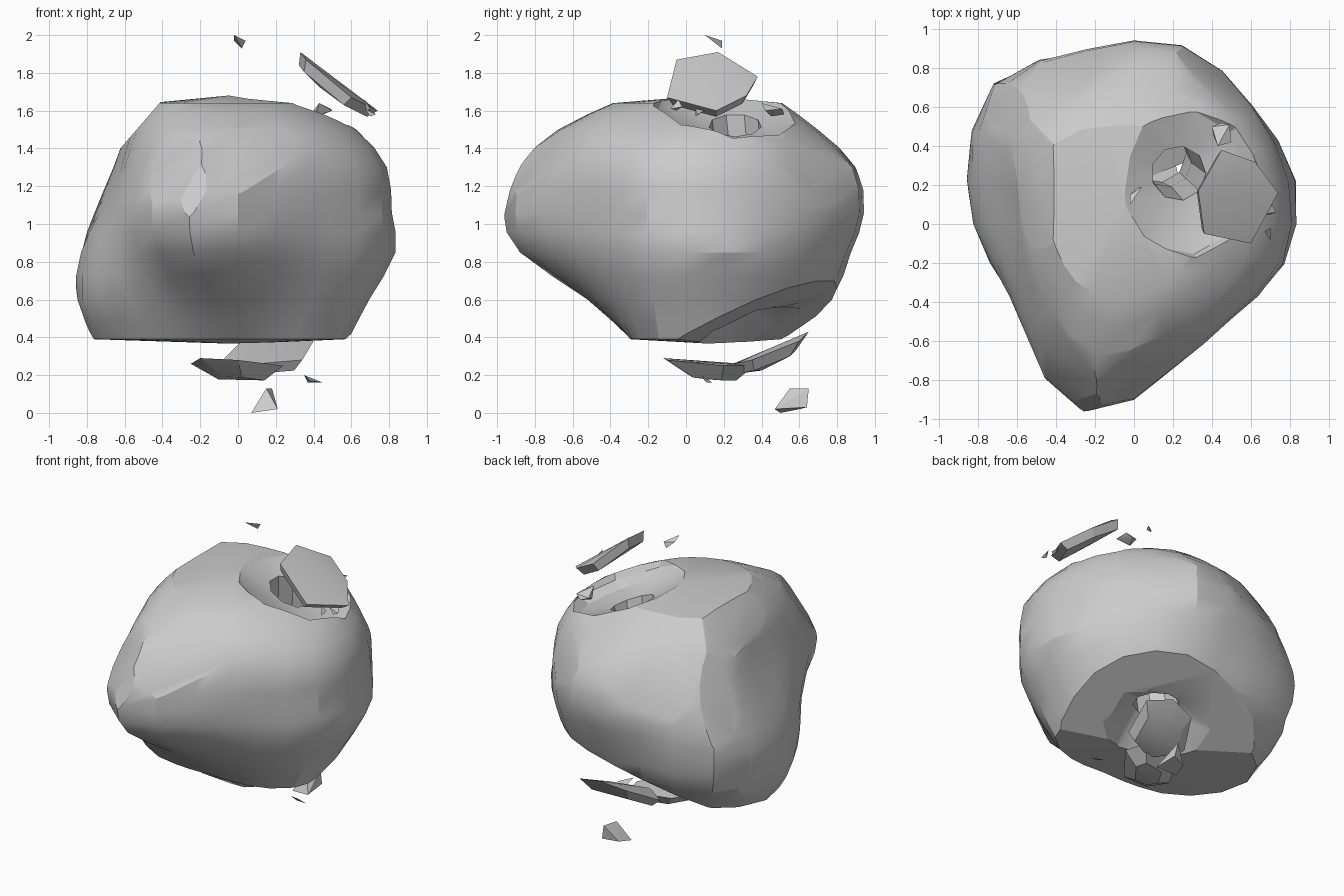
import bpy, bmesh, math
from mathutils import Vector

if "Cube" in bpy.data.objects:
    bpy.data.objects.remove(bpy.data.objects["Cube"])


def add_object(name, bm, angle=26):
    bmesh.ops.recalc_face_normals(bm, faces=bm.faces)
    me = bpy.data.meshes.new(name)
    bm.to_mesh(me)
    bm.free()
    ob = bpy.data.objects.new(name, me)
    bpy.context.collection.objects.link(ob)
    bpy.ops.object.select_all(action='DESELECT')
    ob.select_set(True)
    bpy.context.view_layer.objects.active = ob
    if angle:
        bpy.ops.object.shade_smooth_by_angle(angle=math.radians(angle))
    return ob


def skin(rings, bottom, top):
    bm = bmesh.new()
    rows = [[bm.verts.new(p) for p in r] for r in rings]
    n = len(rows[0])
    for a, b in zip(rows, rows[1:]):
        for i in range(n):
            j = (i + 1) % n
            bm.faces.new((a[i], a[j], b[j], b[i]))
    for row, tip in ((rows[0], bottom), (rows[-1], top)):
        t = bm.verts.new(tip)
        for i in range(n):
            bm.faces.new((row[i], row[(i + 1) % n], t))
    return bm


def hull(name, pts):
    bm = bmesh.new()
    for p in pts:
        bm.verts.new(p)
    res = bmesh.ops.convex_hull(bm, input=bm.verts[:])
    junk = {g for g in res['geom_interior'] if isinstance(g, bmesh.types.BMVert)}
    bmesh.ops.delete(bm, geom=list(junk), context='VERTS')
    return add_object(name, bm)


def slab(name, pts, offset, shrink=0.78):
    # Broken plate: an outline plus a smaller, offset copy
    pts = [Vector(p) for p in pts]
    c = sum(pts, Vector()) / len(pts)
    back = [c + (p - c) * shrink + Vector(offset) for p in pts]
    return hull(name, pts + back)


def midpoint(a, b, c, d):
    return (9 * (b + c) - a - d) / 16


def slice_off(bm, co, no):
    bmesh.ops.bisect_plane(bm, geom=bm.verts[:] + bm.edges[:] + bm.faces[:],
                           plane_co=co, plane_no=no, clear_outer=True)
    rim = [e for e in bm.edges if e.is_boundary]
    if rim:
        bmesh.ops.holes_fill(bm, edges=rim, sides=0)


# Rock body: height, then radius every 30 degrees (from 15)
sections = [
    (.39, .60, .60, .55, .56, .74, .79, .62, .40, .30, .30, .40, .55),
    (.60, .71, .75, .76, .80, .96, .89, .75, .60, .54, .51, .55, .67),
    (.85, .86, .84, .88, .88, 1.02, .86, .76, .74, .91, .72, .67, .79),
    (1.06, .83, .86, .95, .93, .98, .76, .70, .79, 1.0, .77, .69, .79),
    (1.30, .80, .83, .91, .88, .87, .65, .62, .71, .93, .74, .69, .77),
    (1.50, .65, .70, .70, .70, .74, .59, .55, .60, .70, .60, .58, .60),
    (1.64, .40, .46, .50, .52, .58, .48, .42, .42, .40, .36, .34, .34)]
# Refine the sections between heights and around each ring
fine = []
for i, s in enumerate(sections):
    fine.append(s)
    if i + 1 < len(sections):
        a, d = sections[max(i - 1, 0)], sections[min(i + 2, len(sections) - 1)]
        fine.append([midpoint(*q) for q in zip(a, s, sections[i + 1], d)])
rings = []
for z, *r in fine:
    ring = []
    for i in range(12):
        mid = midpoint(r[i - 1], r[i], r[(i + 1) % 12], r[(i + 2) % 12])
        for deg, rad in ((15 + 30 * i, r[i]), (30 + 30 * i, mid)):
            a = math.radians(deg)
            ring.append((rad * math.cos(a), rad * math.sin(a), z))
    rings.append(ring)
bm = skin(rings, (0, 0.15, 0.365), (-0.05, 0.1, 1.68))

# Broken underside, rising to the back right
slice_off(bm, (.45, -.05, .36), Vector((.23, .47, -1)).normalized())

# Flat chips: direction and depth
chips = [((.6, .7, .4), .045), ((.35, -.75, .55), .045), ((-.25, -.9, .35), .04),
         ((-.6, -.6, .5), .04), ((-.75, 0, .65), .04), ((-.3, .8, .5), .04),
         ((-.95, .2, -.3), .03), ((-.85, .35, .4), .03)]
for d, depth in chips:
    n = Vector(d).normalized()
    slice_off(bm, n * (max(v.co.dot(n) for v in bm.verts) - depth), n)
rock = add_object("rock_body", bm, 0)

# Tunnel shot through the rock, flaring into a crater at both ends
low, high = Vector((.10, .38, .40)), Vector((.24, .25, 1.62))
profile = [(-.10, .52), (.04, .40), (.13, .15), (.5, .125), (.92, .14),
           (.955, .34), (1.0, .41), (1.1, .46)]
rings = []
for t, r in profile:
    c = low.lerp(high, t)
    ring = []
    for i in range(9):
        a = math.tau * i / 9
        x, y = r * math.cos(a), r * math.sin(a)
        if t > .9:
            dz = -.42 * x
        else:
            dz = (.2 * x + .4 * y) if t < .1 else 0
        ring.append((c.x + x, c.y + y, c.z + dz))
    rings.append(ring)
cutter = add_object("tunnel_cutter",
                    skin(rings, low.lerp(high, -.12), low.lerp(high, 1.12)), 0)
cutter.hide_render = True
mod = rock.modifiers.new("tunnel", 'BOOLEAN')
mod.operation = 'DIFFERENCE'
mod.solver = 'EXACT'
mod.object = cutter
bpy.ops.object.select_all(action='DESELECT')
rock.select_set(True)
bpy.context.view_layer.objects.active = rock
bpy.ops.object.modifier_apply(modifier=mod.name)
bpy.ops.object.shade_smooth_by_angle(angle=math.radians(24))
bpy.data.objects.remove(cutter)

# Large broken plates
slab("top_plate", [(.33, .17, 1.91), (.45, .38, 1.78), (.62, .32, 1.68),
                   (.74, .16, 1.60), (.60, -.10, 1.67), (.36, -.05, 1.87)],
     (-.03, 0, -.05), .88)
slab("bottom_front_plate", [(-.25, .05, .26), (-.20, -.12, .29), (0, -.10, .28),
                            (.24, .20, .25), (.20, .36, .25), (-.10, .30, .26)],
     (.03, .03, -.085), .5)
slab("bottom_back_plate", [(-.08, .40, .28), (.03, .60, .39), (.22, .65, .43),
                           (.40, .60, .38), (.34, .35, .28), (.10, .25, .26)],
     (0, -.02, -.07), .75)

# Small splinters
hull("top_splinter", [(-.02, .10, 2.0), (.04, .19, 1.97), (.02, .19, 1.93),
                      (-.02, .15, 1.97)])
hull("top_chunk", [(.40, .50, 1.60), (.43, .40, 1.64), (.50, .42, 1.60),
                   (.49, .51, 1.61), (.41, .45, 1.57), (.45, .52, 1.58)])
hull("edge_splinter_a", [(.67, .05, 1.61), (.73, .06, 1.58), (.71, .10, 1.60),
                         (.70, .05, 1.57)])
hull("edge_splinter_b", [(.67, -.04, 1.66), (.70, -.02, 1.62), (.70, -.08, 1.61),
                         (.68, -.05, 1.60)])
hull("bottom_splinter", [(.35, .08, .20), (.45, .11, .16), (.37, .14, .16),
                         (.38, .10, .17)])
hull("bottom_chunk", [(.07, .50, 0), (.21, .47, .02), (.15, .55, .13),
                      (.18, .65, .13), (.20, .64, .03), (.10, .60, .02)])
